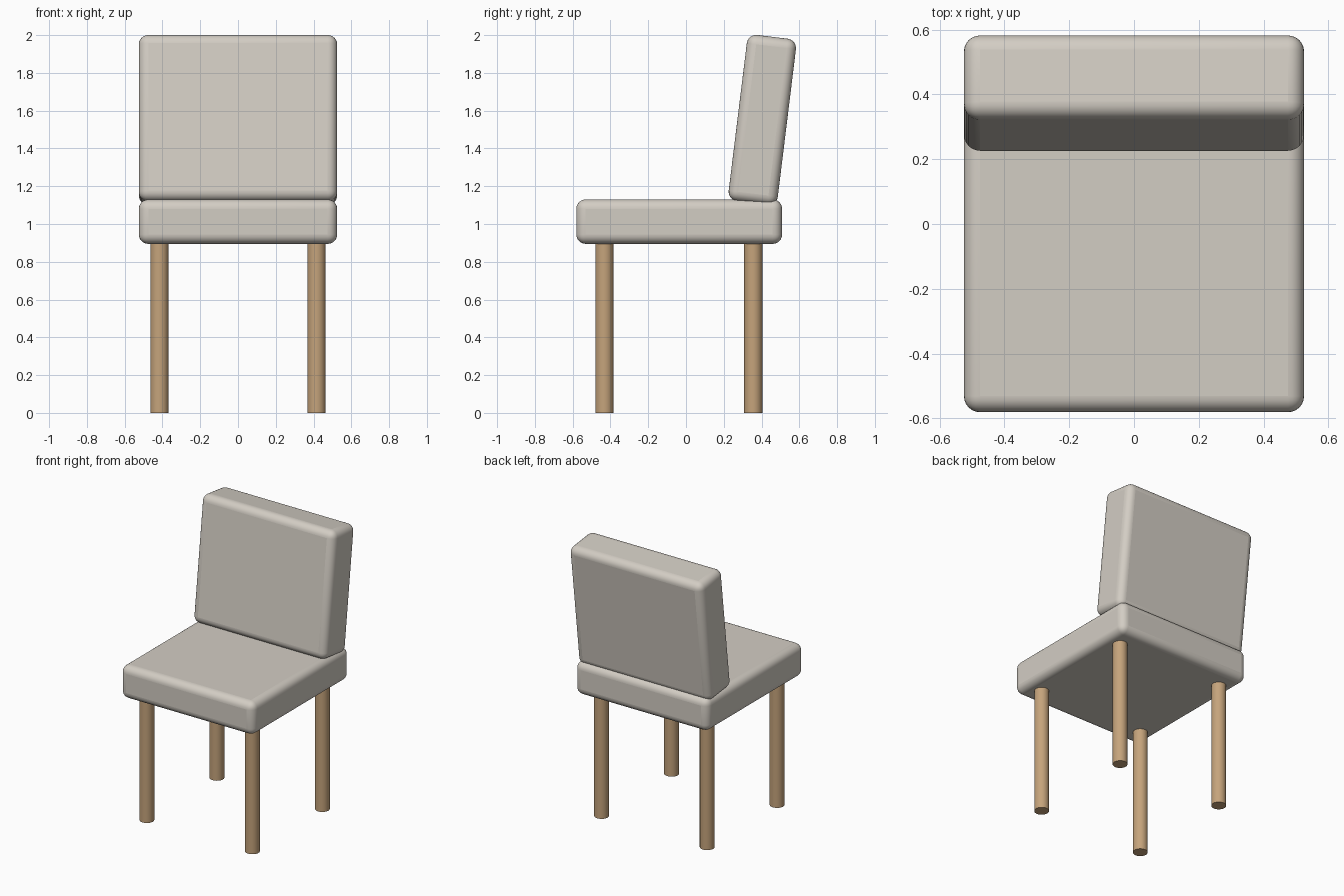
import bpy
from math import radians

if "Cube" in bpy.data.objects:
    bpy.data.objects.remove(bpy.data.objects["Cube"])


def material(name, rgb):
    m = bpy.data.materials.new(name)
    m.diffuse_color = (*rgb, 1)
    m.use_nodes = True
    m.node_tree.nodes["Principled BSDF"].inputs["Base Color"].default_value = m.diffuse_color
    return m


fabric = material("fabric", (0.65, 0.61, 0.55))
wood = material("wood", (0.56, 0.37, 0.2))


def cushion(name, size, centre, tilt=0, radius=0.05):
    """Box with rounded edges, leaning back by tilt degrees."""
    bpy.ops.mesh.primitive_cube_add(size=1, location=centre)
    ob = bpy.context.object
    ob.name = name
    ob.scale = size
    bpy.ops.object.transform_apply(location=False, rotation=False, scale=True)
    ob.rotation_euler.x = radians(-tilt)
    bevel = ob.modifiers.new("rounding", "BEVEL")
    bevel.width = radius
    bevel.segments = 6
    ob.data.materials.append(fabric)
    bpy.ops.object.shade_smooth_by_angle(angle=radians(40))
    return ob


# Upholstered seat and leaning backrest
cushion("seat", (1.05, 1.09, 0.235), (0, -0.036, 1.0125))
cushion("backrest", (1.05, 0.262, 0.886), (0, 0.404, 1.551), tilt=7)

# Four round wooden legs, running slightly into the seat
top = 0.92
for row, y in (("front", -0.432), ("back", 0.356)):
    for side, x in (("left", -0.416), ("right", 0.416)):
        bpy.ops.mesh.primitive_cylinder_add(
            vertices=32, radius=0.048, depth=top, location=(x, y, top / 2))
        leg = bpy.context.object
        leg.name = f"{row}_{side}_leg"
        leg.data.materials.append(wood)
        bpy.ops.object.shade_smooth_by_angle(angle=radians(40))
